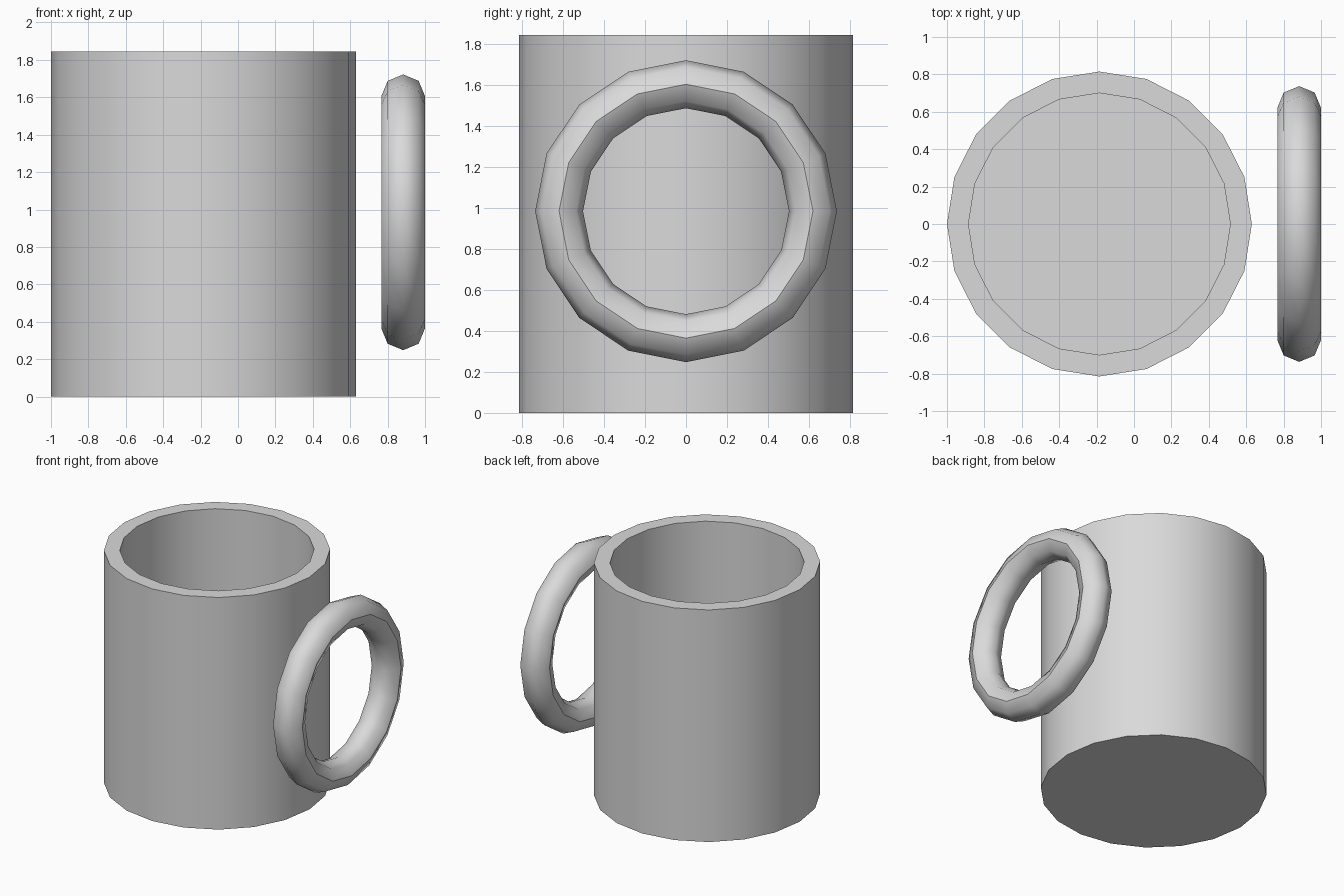
import bpy
import bmesh
import math

cube = bpy.data.objects.get("Cube")
if cube:
    bpy.data.objects.remove(cube, do_unlink=True)

# Plain grey material shared by both parts
grey = bpy.data.materials.new("light_grey")
grey.use_nodes = True
colour = (0.7, 0.7, 0.7, 1.0)
grey.diffuse_color = colour
grey.node_tree.nodes["Principled BSDF"].inputs["Base Color"].default_value = colour


def finish(obj, name, angle):
    """Name the part, colour it and smooth it below the given angle."""
    obj.name = name
    obj.data.name = name
    obj.data.materials.clear()
    obj.data.materials.append(grey)
    bpy.ops.object.select_all(action="DESELECT")
    obj.select_set(True)
    bpy.context.view_layer.objects.active = obj
    bpy.ops.object.shade_smooth_by_angle(angle=math.radians(angle))


def turned_body(profile, sides, centre_x):
    """Closed solid turned around z from (radius, height) points."""
    bm = bmesh.new()
    rings = []
    for radius, z in profile:
        ring = []
        for i in range(sides):
            a = math.tau * i / sides
            ring.append(bm.verts.new((radius * math.cos(a), radius * math.sin(a), z)))
        rings.append(ring)
    for low, high in zip(rings, rings[1:]):
        for i in range(sides):
            j = (i + 1) % sides
            bm.faces.new((low[i], low[j], high[j], high[i]))
    bm.faces.new(rings[0])
    bm.faces.new(rings[-1])
    bmesh.ops.recalc_face_normals(bm, faces=bm.faces)
    mesh = bpy.data.meshes.new("body")
    bm.to_mesh(mesh)
    bm.free()
    obj = bpy.data.objects.new("body", mesh)
    obj.location.x = centre_x
    bpy.context.collection.objects.link(obj)
    return obj


# Mug body: outer wall, flat rim, inner wall and floor
height, outer, inner, floor = 1.845, 0.815, 0.70, 0.115
body = turned_body([(outer, 0), (outer, height), (inner, height), (inner, floor)], 20, -0.185)
finish(body, "mug_body", 40)

# Ring handle standing beside the body
bpy.ops.mesh.primitive_torus_add(
    major_segments=16, minor_segments=8, major_radius=0.62, minor_radius=0.117,
    location=(0.883, 0, 0.985), rotation=(0, math.pi / 2, 0))
finish(bpy.context.object, "ring_handle", 45.4)
